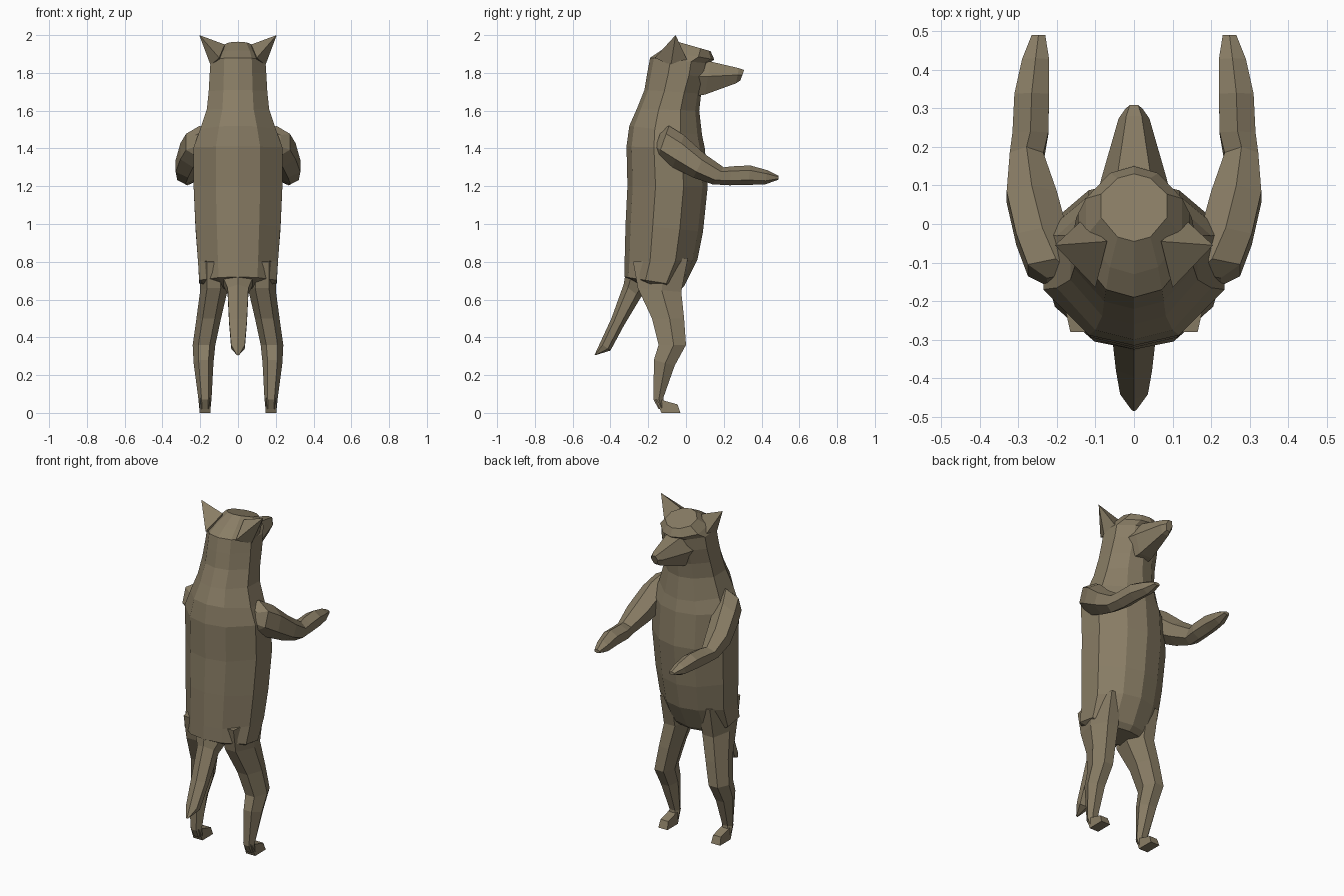
import bpy, bmesh

fur = bpy.data.materials.new("fur")
fur.diffuse_color = (0.25, 0.205, 0.13, 1)

# cross-sections: (u along the b->a line, v across x)
RIDGED = [(1, 0), (.5, 1), (-.5, 1), (-1, 0), (-.5, -1), (.5, -1)]
FLAT = [(1, .5), (.1, 1), (-1, .5), (-1, -.5), (.1, -1), (1, -.5)]
BOX = [(1, .85), (-1, 1), (-1, -1), (1, -.85)]
half = [(1, 0), (.87, .5), (.4, 1), (-.3, 1), (-.87, .5), (-1, 0)]
TORSO = half + [(u, -v) for u, v in half[-2:0:-1]]


def finish(bm, name, mirror):
    bmesh.ops.recalc_face_normals(bm, faces=bm.faces)
    me = bpy.data.meshes.new(name)
    bm.to_mesh(me)
    bm.free()
    me.materials.append(fur)
    ob = bpy.data.objects.new(name, me)
    bpy.context.collection.objects.link(ob)
    if mirror:
        ob.modifiers.new("mirror", 'MIRROR')
    return ob


def loft(name, section, rings, mirror=False):
    """Each ring: point a (y, z), opposite point b (y, z), x from, x to."""
    bm = bmesh.new()
    loops = []
    for ay, az, by, bz, x0, x1 in rings:
        loops.append([bm.verts.new(((x0 + x1) / 2 + v * (x1 - x0) / 2,
                                    (ay + by) / 2 + u * (ay - by) / 2,
                                    (az + bz) / 2 + u * (az - bz) / 2))
                      for u, v in section])
    n = len(section)
    for p, q in zip(loops, loops[1:]):
        for i in range(n):
            j = (i + 1) % n
            bm.faces.new((p[i], p[j], q[j], q[i]))
    bm.faces.new(loops[0])
    bm.faces.new(loops[-1])
    return finish(bm, name, mirror)


# torso, neck and skull: front y, z, back y, z, half width
torso = [(-.04, .645, -.22, .66, .15), (-.01, .67, -.325, .72, .205),
         (.06, .81, -.325, .80, .212), (.09, .96, -.32, 1.0, .225),
         (.115, 1.2, -.31, 1.2, .235), (.10, 1.4, -.315, 1.41, .235),
         (.085, 1.47, -.30, 1.52, .20), (.07, 1.6, -.26, 1.61, .165),
         (.08, 1.69, -.22, 1.71, .155), (.11, 1.78, -.205, 1.8, .15),
         (.12, 1.85, -.19, 1.88, .145), (.15, 1.87, -.13, 1.92, .125),
         (.13, 1.915, -.045, 1.965, .085)]
loft("body_and_head", TORSO, [(a, b, c, d, -w, w) for a, b, c, d, w in torso])

# snout
loft("snout", FLAT, [(.02, 1.87, 0, 1.67, -.11, .11), (.13, 1.86, .10, 1.685, -.085, .085),
                     (.28, 1.825, .265, 1.745, -.04, .04), (.308, 1.815, .288, 1.76, -.022, .022)])

# ears
bm = bmesh.new()
for co in [(.205, -.055, 2.0), (.07, -.045, 1.95), (.135, .01, 1.86),
           (.145, -.08, 1.84), (.10, -.165, 1.88), (.09, -.06, 1.85)]:
    bm.verts.new(co)
hull = bmesh.ops.convex_hull(bm, input=bm.verts)
bmesh.ops.delete(bm, geom=list({v for v in hull["geom_interior"] if isinstance(v, bmesh.types.BMVert)}),
                 context='VERTS')
finish(bm, "ears", True)

# arms
loft("arms", RIDGED, [(-.13, 1.50, -.17, 1.38, .10, .225), (-.09, 1.52, -.15, 1.35, .13, .275),
                      (-.01, 1.47, -.07, 1.30, .17, .305), (.10, 1.37, .04, 1.245, .20, .33),
                      (.20, 1.30, .14, 1.21, .235, .322), (.24, 1.305, .23, 1.205, .222, .315),
                      (.34, 1.31, .33, 1.207, .22, .31), (.43, 1.285, .42, 1.21, .22, .29),
                      (.49, 1.255, .49, 1.235, .23, .265)], True)

# legs
loft("legs", FLAT, [(.01, .82, -.28, .80, .06, .20), (-.025, .64, -.255, .66, .055, .20),
                    (-.01, .5, -.18, .5, .09, .22), (0, .36, -.145, .36, .12, .24),
                    (-.06, .25, -.17, .28, .13, .235), (-.12, .08, -.172, .07, .14, .21),
                    (-.115, .03, -.145, .02, .145, .205)], True)

# feet
loft("feet", BOX, [(-.165, .08, -.13, 0, .145, .205), (-.10, .06, -.10, 0, .145, .205),
                   (-.045, .045, -.03, 0, .145, .205)], True)

# tail
loft("tail", RIDGED, [(-.32, .74, -.20, .66, -.08, .08), (-.33, .68, -.24, .61, -.055, .055),
                      (-.395, .5, -.33, .46, -.047, .047), (-.455, .37, -.40, .33, -.036, .036),
                      (-.485, .305, -.475, .307, -.006, .006)])
